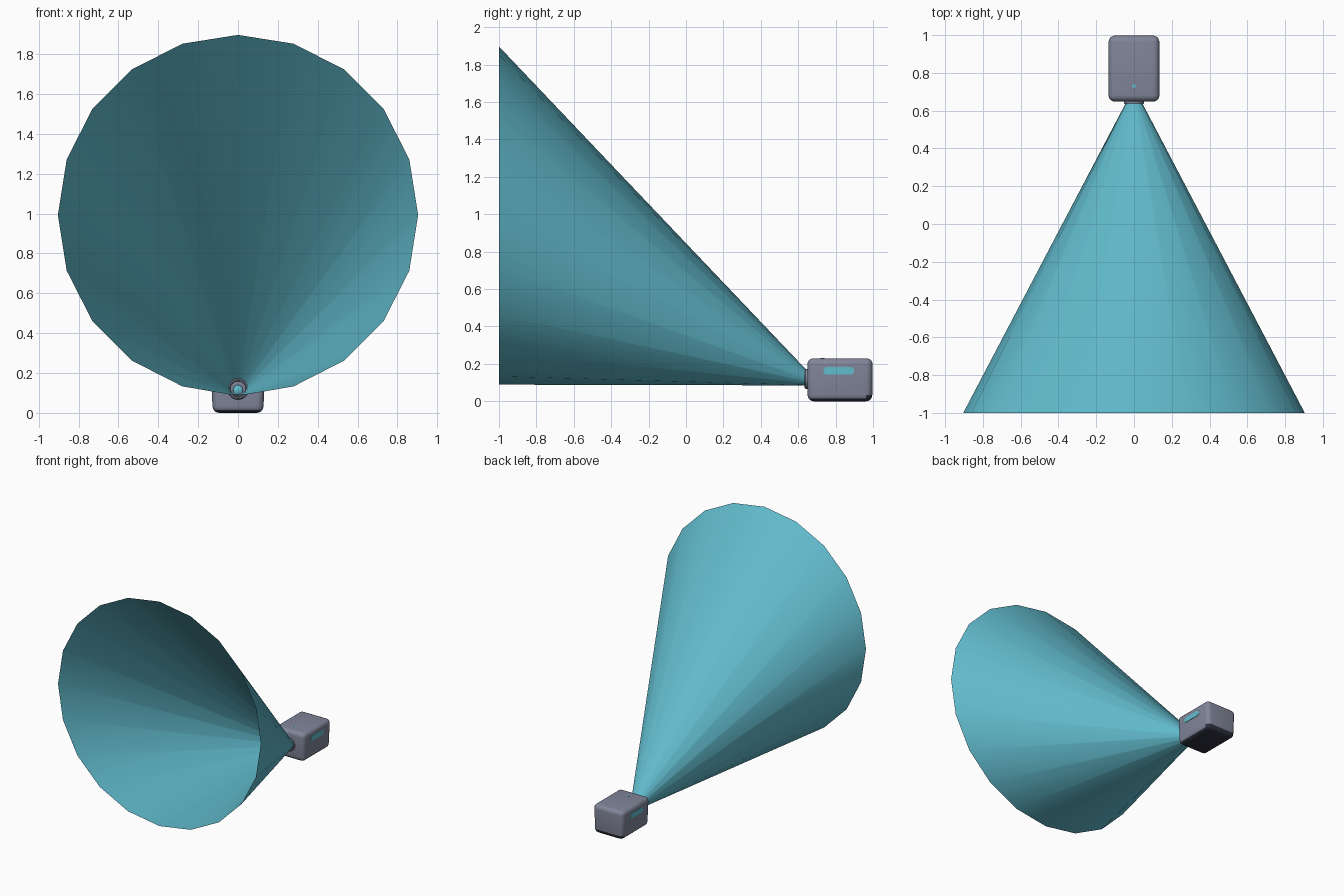
import bpy, bmesh, math
from mathutils import Vector

if "Cube" in bpy.data.objects:
    bpy.data.objects.remove(bpy.data.objects["Cube"])


def material(name, rgb):
    m = bpy.data.materials.new(name)
    m.diffuse_color = (*rgb, 1)
    m.use_nodes = True
    m.node_tree.nodes["Principled BSDF"].inputs["Base Color"].default_value = m.diffuse_color
    return m


GREY = material("casing grey", (0.22, 0.235, 0.32))
DARK = material("dark base", (0.03, 0.032, 0.05))
TEAL = material("light teal", (0.122, 0.503, 0.617))


def finish(name, bm, mats, angle=40):
    me = bpy.data.meshes.new(name)
    bm.to_mesh(me)
    bm.free()
    ob = bpy.data.objects.new(name, me)
    bpy.context.collection.objects.link(ob)
    for m in mats:
        me.materials.append(m)
    bpy.ops.object.select_all(action='DESELECT')
    ob.select_set(True)
    bpy.context.view_layer.objects.active = ob
    bpy.ops.object.shade_smooth_by_angle(angle=math.radians(angle))
    return ob


def loft(name, rings, mat, sides, cap=False):
    """Skin circles given as (y, centre z, radius) along the y axis."""
    bm = bmesh.new()
    loops = []
    for y, z, r in rings:
        loops.append([bm.verts.new((r * math.sin(2 * math.pi * i / sides), y,
                                    z + r * math.cos(2 * math.pi * i / sides)))
                      for i in range(sides)])
    for a, b in zip(loops, loops[1:]):
        for i in range(sides):
            j = (i + 1) % sides
            bm.faces.new((a[i], a[j], b[j], b[i]))
    if cap:
        bm.faces.new(loops[-1])
    bmesh.ops.recalc_face_normals(bm, faces=bm.faces)
    return finish(name, bm, [mat])


# Projector casing: rounded box, narrower towards the base, dark underside
bm = bmesh.new()
bmesh.ops.create_cube(bm, size=1)
for v in bm.verts:
    low = v.co.z < 0
    v.co = Vector((v.co.x * (0.254 if low else 0.272),
                   0.823 + v.co.y * (0.345 if low else 0.35),
                   0.115 + v.co.z * 0.23))
bmesh.ops.bevel(bm, geom=list(bm.edges), offset=0.034, segments=5,
                profile=0.5, affect='EDGES')
bm.normal_update()
for f in bm.faces:
    c = f.calc_center_median()
    back_foot = c.y > 0.965 and c.z < 0.07 and f.normal.z < -0.15
    f.material_index = int(f.normal.z < -0.6 or back_foot)
finish("projector_casing", bm, [GREY, DARK])

# Lens surround and lens
loft("lens_ring", [(0.66, 0.12, 0.053), (0.638, 0.12, 0.053), (0.634, 0.12, 0.049),
                   (0.634, 0.12, 0.043), (0.638, 0.12, 0.039), (0.66, 0.12, 0.039)],
     GREY, 32)
loft("lens", [(0.655, 0.115, 0.026), (0.643, 0.115, 0.024), (0.637, 0.115, 0.016),
              (0.635, 0.115, 0.006)], TEAL, 24, cap=True)


def pill(name, centre, length, height, axis):
    """Thin plate with rounded ends; axis is the outward direction."""
    bm = bmesh.new()
    r = height / 2
    vs = []
    for i in range(24):
        a = 2 * math.pi * (i + 0.5) / 24
        u = r * math.cos(a) + math.copysign(length / 2 - r, math.cos(a))
        w = r * math.sin(a)
        p = Vector((u, w, 0)) if axis.z else Vector((0, u, w))
        vs.append(bm.verts.new(Vector(centre) + p))
    f = bm.faces.new(vs)
    top = bmesh.ops.extrude_face_region(bm, geom=[f])["geom"]
    bmesh.ops.translate(bm, vec=axis * 0.006,
                        verts=[g for g in top if isinstance(g, bmesh.types.BMVert)])
    bmesh.ops.recalc_face_normals(bm, faces=bm.faces)
    return finish(name, bm, [TEAL])


# Side light strips and the small indicator on top
for name, s in (("left_strip", -1), ("right_strip", 1)):
    pill(name, (s * 0.1295, 0.817, 0.163), 0.165, 0.042, Vector((s, 0, 0)))
pill("top_indicator", (0, 0.73, 0.2255), 0.02, 0.02, Vector((0, 0, 1)))

# Open slanted light beam
loft("light_beam", [(0.66, 0.118, 0.033), (-1.0, 0.993, 0.904)], TEAL, 20)
